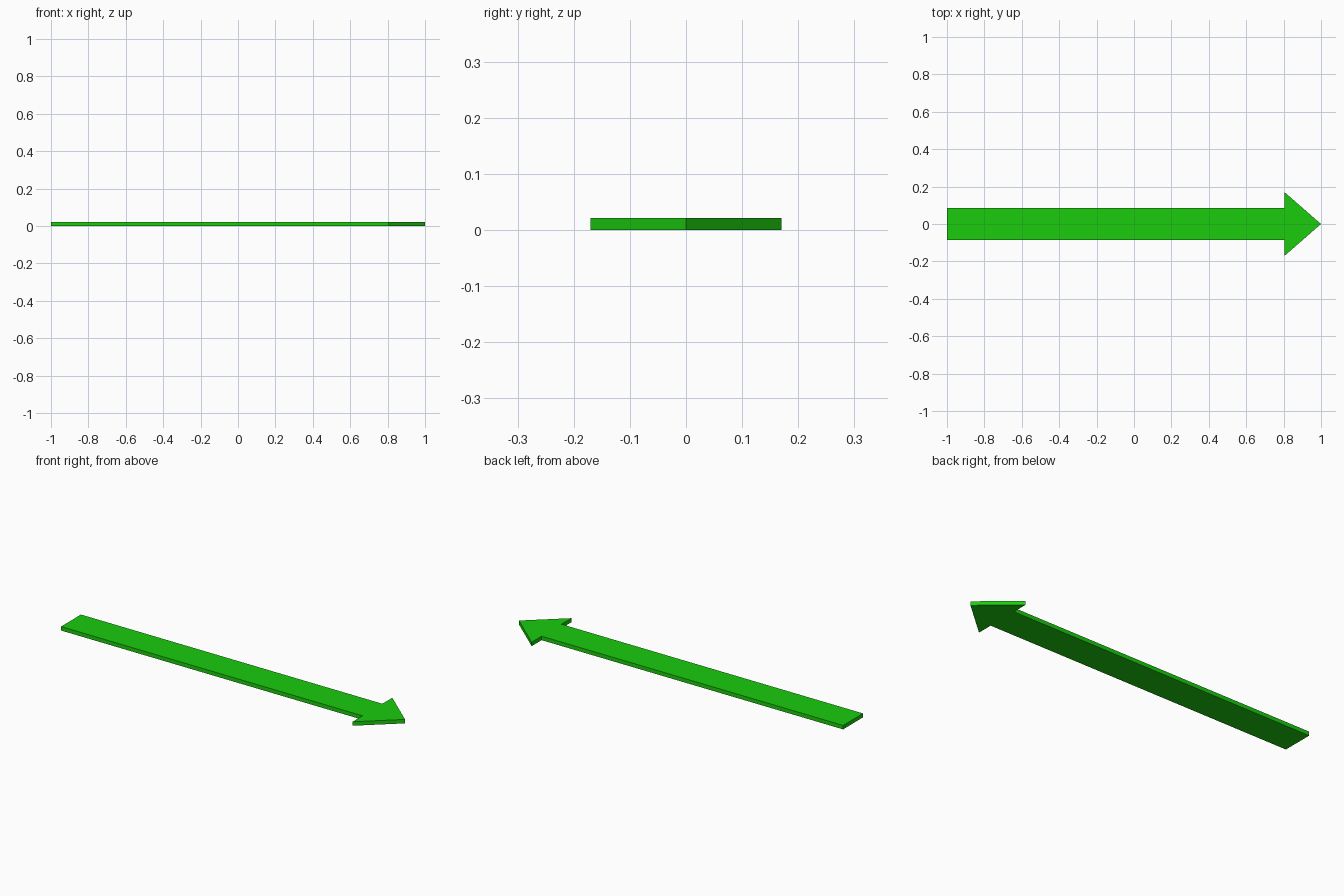
import bpy, bmesh

if "Cube" in bpy.data.objects:
    bpy.data.objects.remove(bpy.data.objects["Cube"])

THICKNESS = 0.0215
SHAFT, HEAD = 0.085, 0.17   # half widths
NECK_X = 0.805

# Upper half of the arrow outline, tail to barb, mirrored across the tip
half = [(-1, SHAFT), (NECK_X, SHAFT), (NECK_X, HEAD)]
outline = half + [(1, 0)] + [(x, -y) for x, y in reversed(half)]

# Flat arrow: outline extruded upward
bm = bmesh.new()
face = bm.faces.new([bm.verts.new((x, y, 0)) for x, y in outline])
top = bmesh.ops.extrude_face_region(bm, geom=[face], use_keep_orig=True)
bmesh.ops.translate(bm, vec=(0, 0, THICKNESS),
                    verts=[v for v in top["geom"] if isinstance(v, bmesh.types.BMVert)])
bmesh.ops.recalc_face_normals(bm, faces=bm.faces)
mesh = bpy.data.meshes.new("arrow")
bm.to_mesh(mesh)
bm.free()
arrow = bpy.data.objects.new("arrow", mesh)
bpy.context.collection.objects.link(arrow)

# Green paint
green = bpy.data.materials.new("green")
green.diffuse_color = (0.011, 0.6, 0.004, 1)
green.use_nodes = True
green.node_tree.nodes["Principled BSDF"].inputs["Base Color"].default_value = green.diffuse_color
mesh.materials.append(green)
